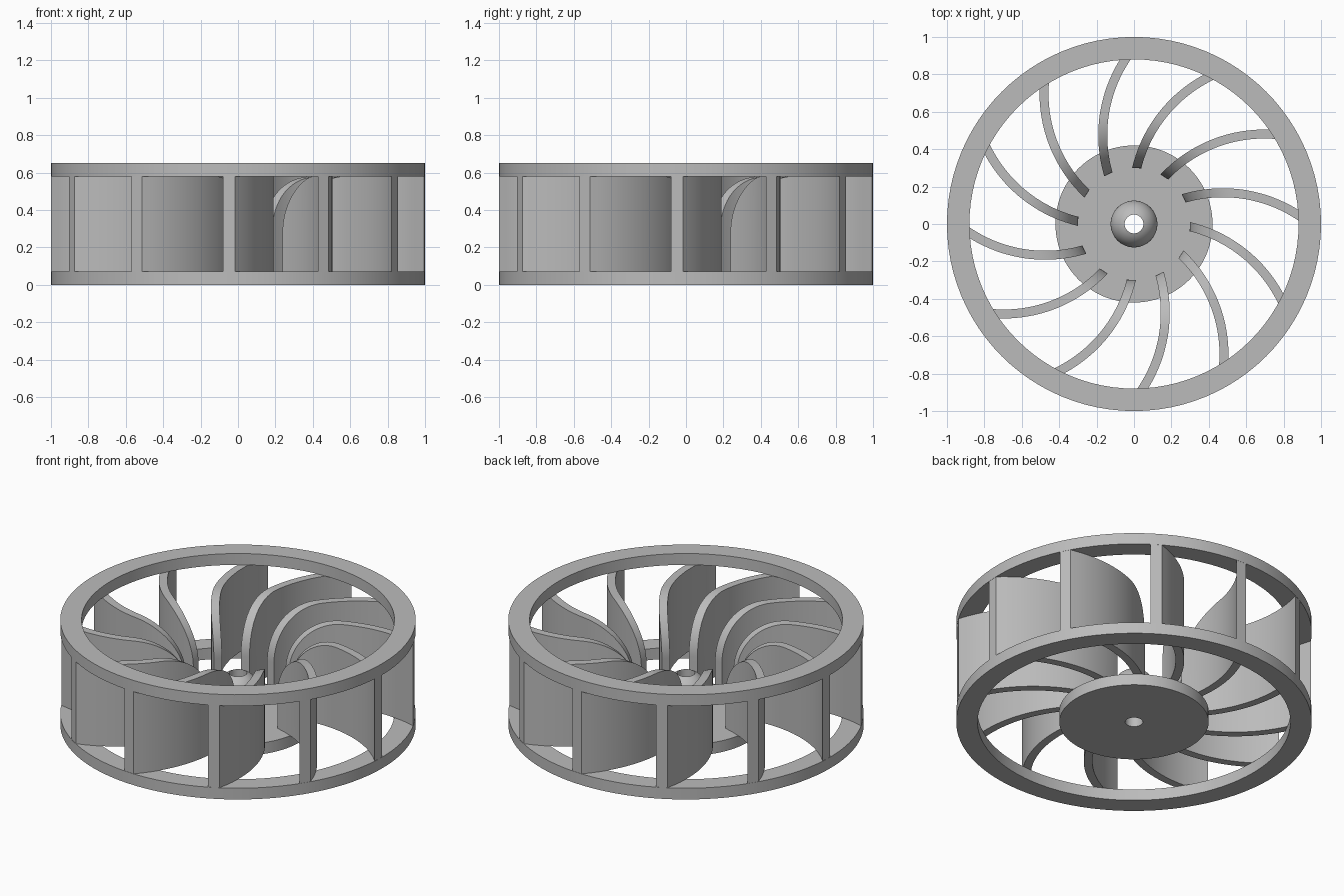
import bpy, bmesh, math

cube = bpy.data.objects.get("Cube")
if cube:
    bpy.data.objects.remove(cube, do_unlink=True)

GREY = (0.5, 0.5, 0.5, 1)
metal = bpy.data.materials.new("grey_metal")
metal.use_nodes = True
metal.diffuse_color = GREY
metal.node_tree.nodes["Principled BSDF"].inputs["Base Color"].default_value = GREY

PLATE, TOP, HEIGHT = 0.07, 0.58, 0.65
BORE = 0.05
BLADES = 12


def finish(name, bm):
    bmesh.ops.recalc_face_normals(bm, faces=bm.faces)
    mesh = bpy.data.meshes.new(name)
    bm.to_mesh(mesh)
    bm.free()
    obj = bpy.data.objects.new(name, mesh)
    bpy.context.collection.objects.link(obj)
    mesh.materials.append(metal)
    bpy.ops.object.select_all(action='DESELECT')
    obj.select_set(True)
    bpy.context.view_layer.objects.active = obj
    bpy.ops.object.shade_smooth_by_angle(angle=math.radians(35))
    return obj


def lathe(name, profile, steps=96):
    """Revolve a closed (radius, height) outline around the z axis."""
    bm = bmesh.new()
    rings = []
    for i in range(steps):
        a = 2 * math.pi * i / steps
        rings.append([bm.verts.new((r * math.cos(a), r * math.sin(a), z)) for r, z in profile])
    n = len(profile)
    for i in range(steps):
        p, q = rings[i], rings[(i + 1) % steps]
        for j in range(n):
            k = (j + 1) % n
            bm.faces.new((p[j], q[j], q[k], p[k]))
    return finish(name, bm)


# Upper and lower rims
for name, low, high in (("lower_rim", 0, PLATE), ("upper_rim", TOP, HEIGHT)):
    lathe(name, [(0.88, low), (1, low), (1, high), (0.88, high)])

# Base disc and domed hub, bored through as one solid
HUB, SHOULDER = 0.125, 0.205
end = math.acos(BORE / HUB)
dome = [(HUB * math.cos(end * i / 10), SHOULDER + HUB * math.sin(end * i / 10)) for i in range(11)]
lathe("base_disc_and_hub",
      [(BORE, 0), (0.42, 0), (0.42, PLATE), (HUB, PLATE)] + dome)

# Curved blades: circular arcs in plan, with a rounded inner top corner
CX, CY, ARC, HALF = -0.573, -0.475, 0.74, 0.024
INNER, OUTER = 0.30, 0.999
CORNER, CORNER_Z = 0.30, 0.28
SEGMENTS = 36


def arc_angle(radius, reach):
    """Angle on the blade arc at a given distance from the wheel axis."""
    c = math.hypot(CX, CY)
    return math.atan2(CY, CX) + math.acos((reach**2 - c**2 - radius**2) / (2 * c * radius))


def top_height(r):
    t = max(0, (INNER + CORNER - r) / CORNER)
    return CORNER_Z + (TOP - CORNER_Z) * math.sqrt(max(0, 1 - t * t))


def blade(name, turn):
    bm = bmesh.new()
    rows = []
    for i in range(SEGMENTS + 1):
        # Samples crowd toward the inner end, where the corner is steepest
        reach = INNER + (OUTER - INNER) * (i / SEGMENTS) ** 2
        row = []
        for radius in (ARC - HALF, ARC + HALF):
            a = arc_angle(radius, reach) + turn
            c, s = math.cos(turn), math.sin(turn)
            x = CX * c - CY * s + radius * math.cos(a)
            y = CX * s + CY * c + radius * math.sin(a)
            row += [bm.verts.new((x, y, z)) for z in (PLATE, top_height(reach))]
        rows.append((row[0], row[1], row[3], row[2]))
    for p, q in zip(rows, rows[1:]):
        for j in range(4):
            k = (j + 1) % 4
            bm.faces.new((p[j], p[k], q[k], q[j]))
    bm.faces.new(rows[0])
    bm.faces.new(rows[-1][::-1])
    return finish(name, bm)


for i in range(BLADES):
    blade(f"blade_{i + 1}", 2 * math.pi * i / BLADES)
